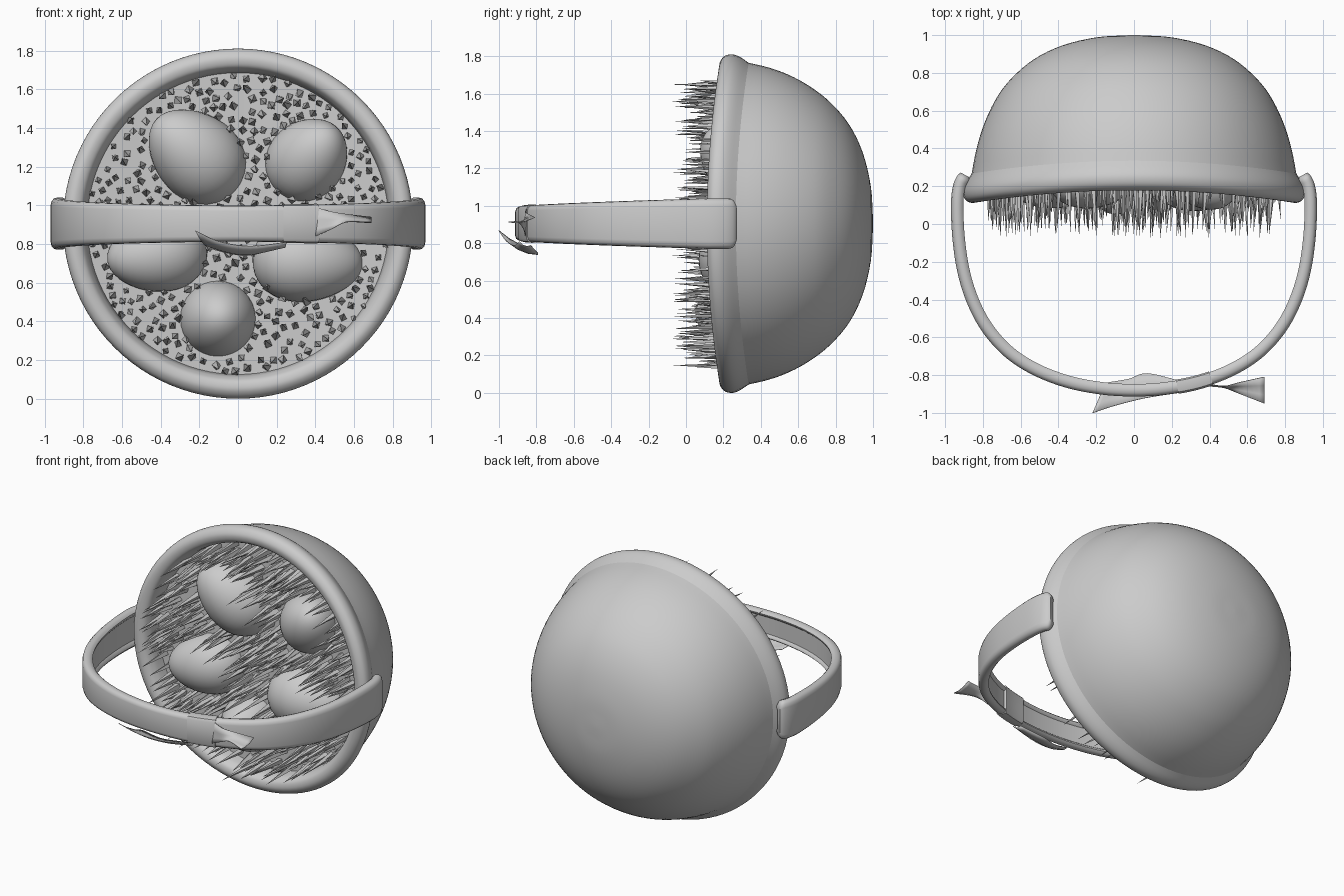
import bpy, bmesh, math, random
from mathutils import Vector

random.seed(4)
if "Cube" in bpy.data.objects:
    bpy.data.objects.remove(bpy.data.objects["Cube"])

CZ = 0.905  # height of the basket axis
grey = bpy.data.materials.new("plain grey")
grey.use_nodes = True
grey.diffuse_color = (0.6, 0.6, 0.6, 1)
grey.node_tree.nodes["Principled BSDF"].inputs["Base Color"].default_value = (0.6, 0.6, 0.6, 1)


def finish(bm, name, smooth=40):
    bmesh.ops.recalc_face_normals(bm, faces=bm.faces)
    mesh = bpy.data.meshes.new(name)
    bm.to_mesh(mesh)
    bm.free()
    mesh.materials.append(grey)
    ob = bpy.data.objects.new(name, mesh)
    bpy.context.collection.objects.link(ob)
    if smooth:
        bpy.ops.object.select_all(action="DESELECT")
        ob.select_set(True)
        bpy.context.view_layer.objects.active = ob
        bpy.ops.object.shade_smooth_by_angle(angle=math.radians(smooth))
    return ob


def spline(pts, steps):
    """Catmull-Rom curve through the points."""
    p = [Vector(q) for q in pts]
    p = [2 * p[0] - p[1]] + p + [2 * p[-1] - p[-2]]
    out = []
    for i in range(1, len(p) - 2):
        a, b, c, d = p[i - 1:i + 3]
        for k in range(steps):
            t = k / steps
            out.append(0.5 * (2 * b + (c - a) * t + (2 * a - 5 * b + 4 * c - d) * t * t
                              + (3 * b - a - 3 * c + d) * t ** 3))
    return out + [p[-2]]


def skin(bm, rings, closed=True):
    rows = [[bm.verts.new(v) for v in r] for r in rings]
    n = len(rows[0])
    for r, s in zip(rows, rows[1:]):
        for i in range(n if closed else n - 1):
            j = (i + 1) % n
            bm.faces.new((r[i], r[j], s[j], s[i]))
    return rows


def revolve(name, profile, segs=96):
    """Turn (radius, y) about the basket axis; the front edge bows forward at the sides."""
    bm = bmesh.new()
    rings = []
    for r, y in profile:
        fade = max(0, min(1, (0.7 - y) / 0.36))
        ring = []
        for i in range(segs):
            a = math.tau * i / segs
            x = r * math.cos(a)
            ring.append((x, y - 0.075 * fade * (x / 0.9) ** 2, CZ + r * math.sin(a)))
        rings.append(ring)
    rows = skin(bm, rings)
    for row, r in ((rows[0], profile[0][0]), (rows[-1], profile[-1][0])):
        if r < 0.1:
            bm.faces.new(row)
    return finish(bm, name)


# Basket shell, thick rim and the bed inside
revolve("basket_shell", spline([(0.02, 1.0), (0.2, 0.988), (0.38, 0.945), (0.53, 0.872), (0.65, 0.77),
                                (0.735, 0.66), (0.795, 0.55), (0.835, 0.44), (0.863, 0.32)], 4))
revolve("basket_rim", spline([(0.86, 0.335), (0.893, 0.285), (0.905, 0.245), (0.895, 0.205),
                              (0.86, 0.18), (0.82, 0.185), (0.798, 0.21), (0.785, 0.25),
                              (0.775, 0.36)], 4))
revolve("grass_bed", [(0.05, 0.30), (0.4, 0.30), (0.79, 0.30)])

# Eggs: centre, pointed direction, half length, half width
eggs = [((-0.222, 0.30, 1.262), (-0.68, -0.4, 0.62), 0.285, 0.22),
        ((0.365, 0.29, 1.245), (0.45, -0.65, 0.5), 0.25, 0.20),
        ((-0.42, 0.28, 0.75), (-0.95, -0.3, -0.15), 0.265, 0.20),
        ((0.36, 0.28, 0.71), (1, 0, -0.05), 0.285, 0.21),
        ((-0.103, 0.30, 0.415), (0.05, -1, 0.05), 0.25, 0.195)]
for n, (centre, direction, length, width) in enumerate(eggs):
    bm = bmesh.new()
    bmesh.ops.create_uvsphere(bm, u_segments=32, v_segments=20, radius=1)
    turn = Vector(direction).to_track_quat("Z", "Y")
    for v in bm.verts:
        w = width * (1 - 0.16 * v.co.z)
        v.co = turn @ Vector((v.co.x * w, v.co.y * w, v.co.z * length)) + Vector(centre)
    finish(bm, f"egg_{n + 1}", 180)


# Grass blades scattered between the eggs
def inside_egg(x, z):
    for c, d, length, width in eggs:
        u = Vector((d[0], d[2])) / Vector(d).length
        p = Vector((x - c[0], z - c[2]))
        along = p.dot(u.normalized())
        across = math.sqrt(max(0, p.length_squared - along * along))
        reach = width + (length - width) * u.length
        if (along / reach) ** 2 + (across / width) ** 2 < 1:
            return True
    return False


bm = bmesh.new()
placed = []
for attempt in range(9000):
    r, a = 0.772 * math.sqrt(random.random()), random.uniform(0, math.tau)
    x, z = r * math.cos(a), CZ + r * math.sin(a)
    spot = Vector((x, z))
    if len(placed) > 330 or inside_egg(x, z) or any((spot - q).length < 0.045 for q in placed):
        continue
    placed.append(spot)
    size, spin = random.uniform(0.021, 0.027), random.uniform(0, math.tau)
    base = [bm.verts.new((x + size * math.cos(spin + k * math.pi / 2), 0.31,
                          z + size * math.sin(spin + k * math.pi / 2))) for k in range(4)]
    tip = bm.verts.new((x + random.uniform(-0.025, 0.025), random.uniform(-0.08, 0.12),
                        z + random.uniform(-0.025, 0.025)))
    for k in range(4):
        bm.faces.new((base[k], base[(k + 1) % 4], tip))
finish(bm, "grass_blades", 0)

# Handle: a strap with rounded edges and a shallow groove along its inner side
half = [(0.895, 0.26), (0.925, 0.2), (0.936, 0.1), (0.928, -0.08), (0.9, -0.26), (0.848, -0.42),
        (0.77, -0.56), (0.66, -0.68), (0.52, -0.77), (0.35, -0.835), (0.17, -0.87)]
path = spline(half + [(0, -0.88)] + [(-x, y) for x, y in reversed(half)], 6)
strap = [(1, -0.7), (1, 0.7), (0.85, 0.87), (0.45, 0.97), (-0.1, 1), (-0.65, 0.95), (-1, 0.84),
         (-0.9, 0.72), (-0.55, 0.62)]
strap += [(n, -z) for n, z in reversed(strap[2:])]


def sweep(name, pts, section, thick, round_ends=False):
    bm = bmesh.new()
    rings = []
    for i, p in enumerate(pts):
        t = (pts[min(i + 1, len(pts) - 1)] - pts[max(i - 1, 0)]).normalized()
        out = Vector((-t.y, t.x))
        if out.dot(p - Vector((0, 0.1))) < 0:
            out = -out
        wide = 0.093 + 0.042 * max(0, min(1, (p.y + 0.88) / 1.0)) ** 0.7
        edge = min(i, len(pts) - 1 - i)
        trim = (0.78, 0.92, 0.98)[edge] if round_ends and edge < 3 else 1
        rings.append([(p.x + out.x * n * thick * trim, p.y + out.y * n * thick * trim,
                       CZ + z * wide * trim) for n, z in section])
    rows = skin(bm, rings)
    bm.faces.new(rows[0])
    bm.faces.new(rows[-1])
    return finish(bm, name)


sweep("handle", path, strap, 0.033, round_ends=True)

# Ribbon wrapped round the handle, with two loose tails
wrap = [p for p in path if 0.2 < p.x < 0.42 and p.y < -0.5]
box = [(1, -0.8), (1, 0.8), (0.75, 0.97), (0, 1.04), (-0.8, 1), (-1, 0.9)]
box += [(n, -z) for n, z in reversed(box[2:])]
sweep("ribbon_wrap", wrap, box, 0.038)


def ribbon(name, front, back):
    bm = bmesh.new()
    rings = []
    for a, b in zip(spline(front, 5), spline(back, 5)):
        sag = Vector((0, 0, -0.012))
        rings.append([a, a.lerp(b, 0.33) + sag, a.lerp(b, 0.67) + sag, b])
    skin(bm, rings, closed=False)
    ob = finish(bm, name, 60)
    solid = ob.modifiers.new("thickness", "SOLIDIFY")
    solid.thickness = 0.004


ribbon("ribbon_tail_right",
       [(-0.22, -1.0, 0.87), (-0.1, -0.96, 0.815), (0.06, -0.92, 0.79), (0.25, -0.89, 0.81)],
       [(-0.15, -0.84, 0.78), (-0.03, -0.82, 0.75), (0.07, -0.79, 0.745), (0.24, -0.83, 0.79)])
ribbon("ribbon_tail_left",
       [(0.4, -0.85, 0.99), (0.48, -0.86, 0.968), (0.56, -0.84, 0.955), (0.69, -0.81, 0.94)],
       [(0.4, -0.86, 0.84), (0.48, -0.87, 0.875), (0.56, -0.9, 0.915), (0.69, -0.95, 0.915)])
